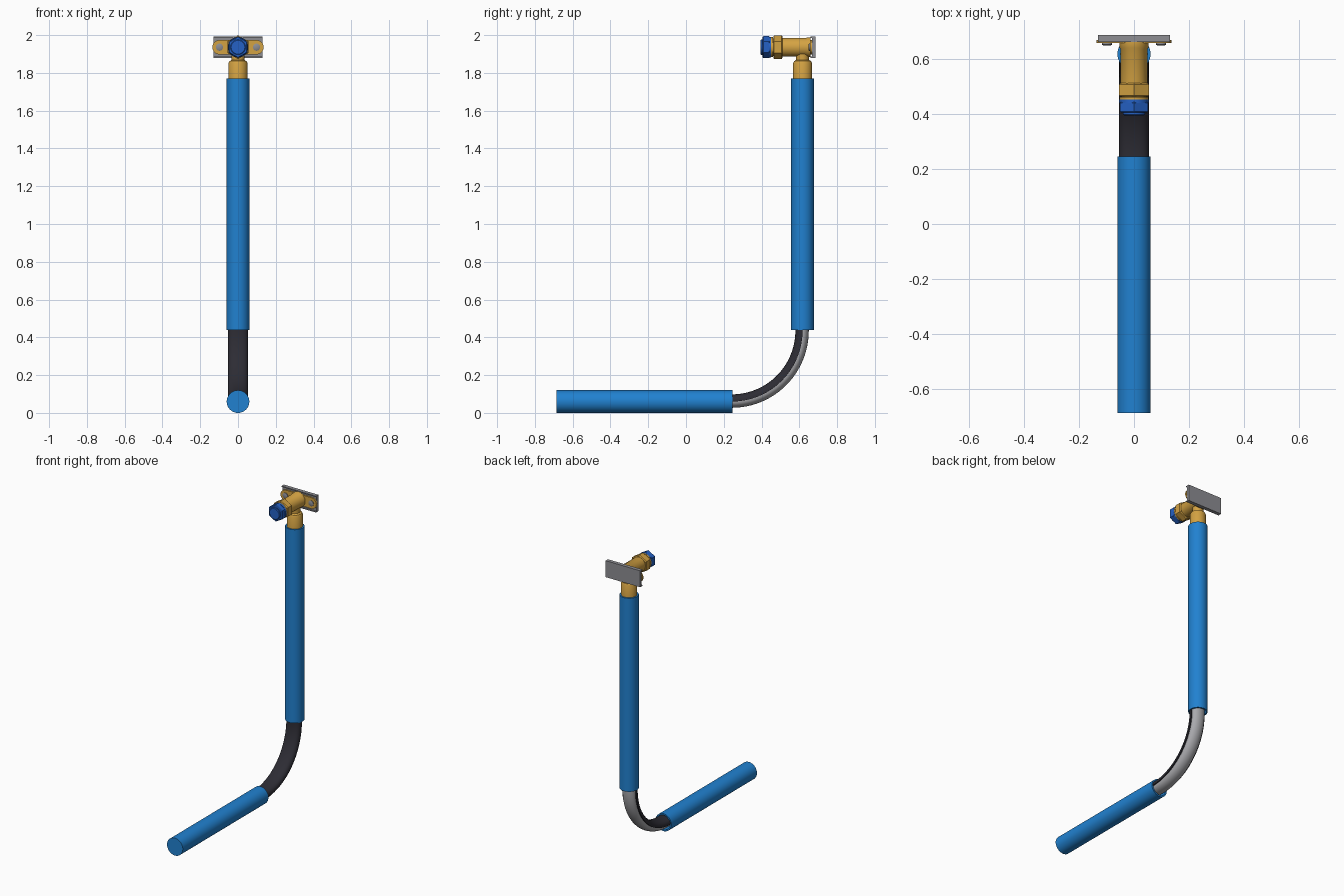
import bpy, bmesh, math
from mathutils import Vector

if "Cube" in bpy.data.objects:
    bpy.data.objects.remove(bpy.data.objects["Cube"])


def mat(name, rgb):
    m = bpy.data.materials.new(name)
    m.diffuse_color = (*rgb, 1)
    m.use_nodes = True
    m.node_tree.nodes["Principled BSDF"].inputs["Base Color"].default_value = m.diffuse_color
    return m


BLUE = mat("sleeve blue", (0.015, 0.22, 0.63))
PLUG = mat("plug blue", (0.018, 0.12, 0.56))
BRASS = mat("brass", (0.65, 0.36, 0.055))
DARK = mat("dark plastic", (0.026, 0.025, 0.034))
PIPE = mat("pipe grey", (0.40, 0.40, 0.42))
STEEL = mat("steel", (0.27, 0.27, 0.29))

PY, PZ = 0.617, 0.06      # riser y, horizontal run z
TZ = 1.936                # outlet axis height


def finish(name, bm, material):
    bmesh.ops.recalc_face_normals(bm, faces=bm.faces[:])
    me = bpy.data.meshes.new(name)
    bm.to_mesh(me)
    bm.free()
    me.materials.append(material)
    ob = bpy.data.objects.new(name, me)
    bpy.context.collection.objects.link(ob)
    bpy.ops.object.select_all(action='DESELECT')
    ob.select_set(True)
    bpy.context.view_layer.objects.active = ob
    bpy.ops.object.shade_smooth_by_angle(angle=math.radians(32))
    return ob


def loft(name, rings, material, cap=True):
    """Skin a list of closed rings of points."""
    bm = bmesh.new()
    rows = [[bm.verts.new(p) for p in r] for r in rings]
    n = len(rows[0])
    for a, b in zip(rows, rows[1:]):
        for i in range(n):
            j = (i + 1) % n
            bm.faces.new((a[i], a[j], b[j], b[i]))
    if cap:
        bm.faces.new(rows[0])
        bm.faces.new(rows[-1])
    return finish(name, bm, material)


def turned(name, profile, axis, material, x=0, sides=40):
    """Profile of (radius, position) spun about the riser (Z) or an outlet / run axis (Y)."""
    rings = []
    for r, t in profile:
        ring = []
        for i in range(sides):
            a = math.tau * i / sides
            u, v = r * math.sin(a), r * math.cos(a)
            ring.append((x + u, PY + v, t) if axis == 'Z' else (x + u, t, axis + v))
        rings.append(ring)
    return loft(name, rings, material)


def box(name, lo, hi, material):
    pts = lambda y: [(lo[0], y, lo[2]), (hi[0], y, lo[2]), (hi[0], y, hi[2]), (lo[0], y, hi[2])]
    return loft(name, [pts(lo[1]), pts(hi[1])], material)


# blue protective sleeves, recessed where the bend enters
turned("vertical_sleeve", [(0.05, 0.52), (0.05, 0.44), (0.06, 0.44), (0.06, 1.77), (0.03, 1.77)], 'Z', BLUE)
turned("horizontal_sleeve", [(0.06, -0.685), (0.06, 0.245), (0.05, 0.245), (0.05, 0.16)], PZ, BLUE)

# bend path: short straights inside both sleeves, quarter arc between
R = 0.375
path = [((PY - R - 0.07, PZ), 0)]
for k in range(25):
    a = math.pi / 2 * k / 24
    path.append(((PY - R + R * math.sin(a), PZ + R - R * math.cos(a)), a))
path.append(((PY, PZ + R + 0.07), math.pi / 2))


def sweep(name, section, material):
    """Section points are (x, distance toward the inside of the bend)."""
    rings = [[(u, y - v * math.sin(a), z + v * math.cos(a)) for u, v in section] for (y, z), a in path]
    return loft(name, rings, material)


def half(w, h, p, sign, n=16):
    out = []
    for i in range(n + 1):
        t = math.pi * i / n
        c, s = math.cos(t), max(0, math.sin(t))
        out.append((w * math.copysign(abs(c) ** p, c), sign * h * s ** p))
    return out


sweep("bend_support", half(0.054, 0.038, 0.75, 1), DARK)
sweep("bent_pipe", half(0.046, 0.033, 1.0, -1), PIPE)

# brass elbow: neck socket on the riser and outlet body facing forward
turned("elbow_neck", [(0.05, 1.75), (0.05, 1.852), (0.045, 1.862), (0.034, 1.868), (0.034, 1.93)], 'Z', BRASS)
turned("elbow_body", [(0.046, 0.455), (0.046, 0.47), (0.049, 0.50), (0.049, 0.635), (0.052, 0.64), (0.052, 0.66)],
       TZ, BRASS)
turned("outlet_hex", [(0.056, 0.462), (0.063, 0.467), (0.063, 0.506), (0.056, 0.511)], TZ, BRASS, sides=6)
turned("outlet_rim", [(0.053, 0.45), (0.053, 0.46)], TZ, BRASS)

# blue test plug
turned("plug_hex", [(0.053, 0.404), (0.058, 0.409), (0.058, 0.44), (0.053, 0.444)], TZ, PLUG, sides=6)
turned("plug_collar", [(0.054, 0.44), (0.054, 0.451)], TZ, PLUG)
turned("plug_face", [(0.036, 0.394), (0.04, 0.397), (0.04, 0.407)], TZ, PLUG)

# brass mounting ears with rounded ends
outline = []
for side in (1, -1):
    for i in range(17):
        a = -math.pi / 2 + math.pi * i / 16
        outline.append((side * (0.098 + 0.038 * math.cos(a)), TZ + side * 0.038 * math.sin(a)))
loft("mounting_ears", [[(x, y, z) for x, z in outline] for y in (0.656, 0.667)], BRASS)

# screws through the ears
for label, s in (("left", -1), ("right", 1)):
    turned(label + "_screw", [(0.012, 0.648), (0.019, 0.651), (0.019, 0.676)], TZ, STEEL, x=s * 0.098, sides=24)

# steel mounting channel
box("channel_back", (-0.131, 0.668, 1.879), (0.131, 0.685, 1.992), STEEL)
for label, z in (("lower", 1.879), ("upper", 1.985)):
    box(label + "_channel_lip", (-0.131, 0.66, z), (0.131, 0.669, z + 0.007), STEEL)
